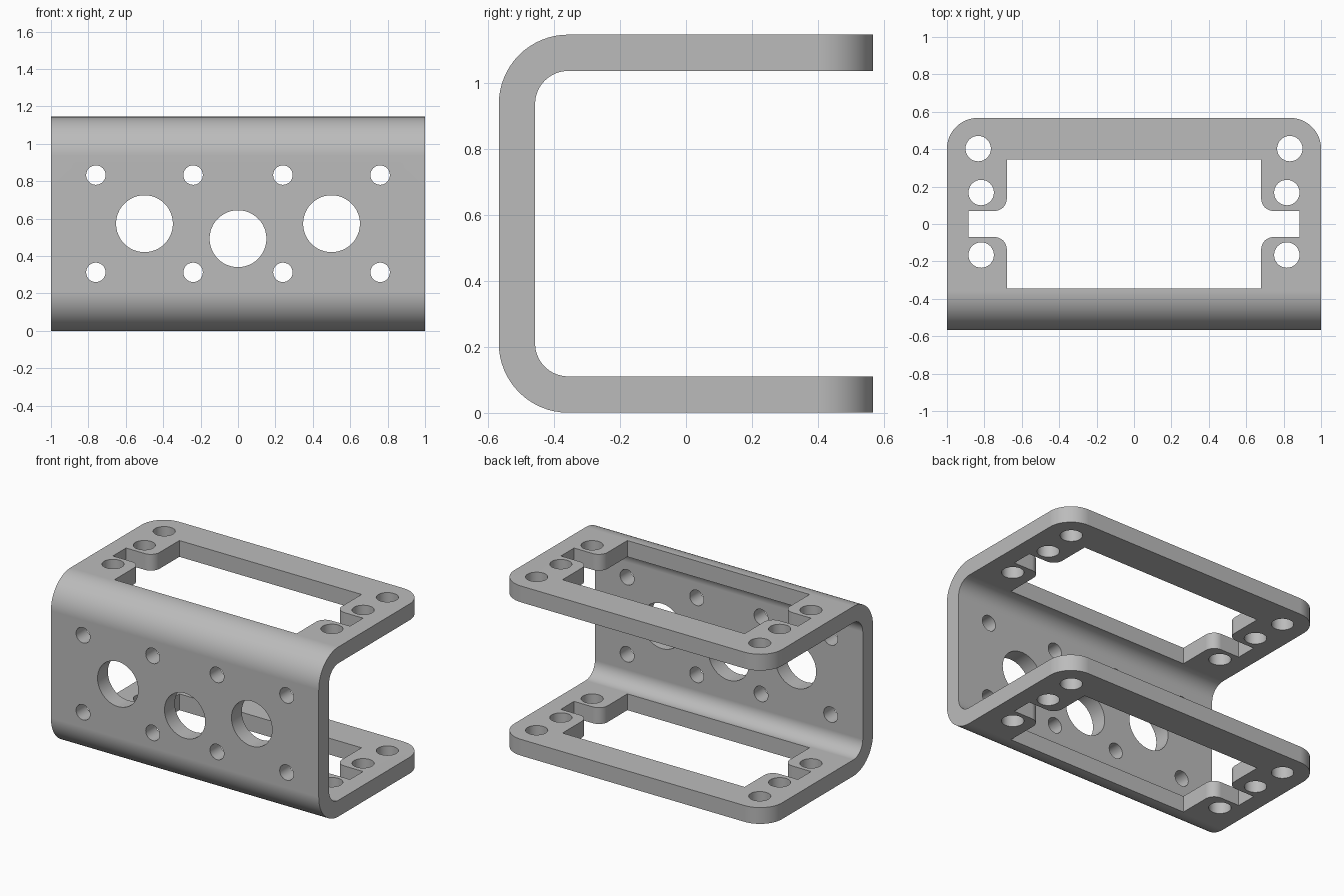
import bpy, bmesh
from math import cos, sin, pi, radians
from mathutils import Vector

cube = bpy.data.objects.get("Cube")
if cube:
    bpy.data.objects.remove(cube, do_unlink=True)

HALF_DEPTH, HEIGHT, WALL = 0.567, 1.145, 0.11
BEND, CORNER = 0.21, 0.165


def arc(cx, cy, r, start, end, steps):
    """Points on an arc, angles in degrees."""
    angles = [radians(start + (end - start) * i / steps) for i in range(steps + 1)]
    return [(cx + r * cos(a), cy + r * sin(a)) for a in angles]


def prism(bm, points, push):
    """Extrude a closed outline of 3D points along a vector."""
    face = bm.faces.new([bm.verts.new(p) for p in points])
    new = bmesh.ops.extrude_face_region(bm, geom=[face])["geom"]
    bmesh.ops.translate(bm, vec=Vector(push),
                        verts=[v for v in new if isinstance(v, bmesh.types.BMVert)])


def make_object(name, bm):
    bmesh.ops.recalc_face_normals(bm, faces=bm.faces)
    mesh = bpy.data.meshes.new(name)
    bm.to_mesh(mesh)
    bm.free()
    obj = bpy.data.objects.new(name, mesh)
    bpy.context.collection.objects.link(obj)
    return obj


# Bent channel: C-shaped side profile pushed across the width
front = BEND - HALF_DEPTH
inner = BEND - WALL
outline = [(HALF_DEPTH, HEIGHT)]
outline += arc(front, HEIGHT - BEND, BEND, 90, 180, 16)
outline += arc(front, BEND, BEND, 180, 270, 16)
outline += [(HALF_DEPTH, 0), (HALF_DEPTH, WALL)]
outline += arc(front, BEND, inner, 270, 180, 16)
outline += arc(front, HEIGHT - BEND, inner, 180, 90, 16)
outline += [(HALF_DEPTH, HEIGHT - WALL)]
bm = bmesh.new()
prism(bm, [(-1, y, z) for y, z in outline], (2, 0, 0))

# Rounded free corners of both flanges
corners = [e for e in bm.edges
           if all(v.co.y > HALF_DEPTH - 0.001 for v in e.verts)
           and abs(e.verts[0].co.x - e.verts[1].co.x) < 0.001]
bmesh.ops.bevel(bm, geom=corners, offset=CORNER, offset_type='OFFSET',
                segments=12, profile=0.5, affect='EDGES')
bracket = make_object("servo_bracket", bm)

# Cutter: window with side slots, through both flanges
cut = bmesh.new()
right = [(0.68, 0.346)]
right += arc(0.745, 0.135, 0.065, 180, 270, 8)
right += [(0.885, 0.07), (0.885, -0.07)]
right += arc(0.745, -0.135, 0.065, 90, 180, 8)
right += [(0.68, -0.346)]
window = right + [(-x, y) for x, y in reversed(right)]
prism(cut, [(x, y, -0.2) for x, y in window], (0, 0, HEIGHT + 0.4))

# Cutter: mounting holes in the flanges
for side in (-1, 1):
    for x, y in ((0.833, 0.403), (0.817, 0.168), (0.817, -0.166)):
        ring = arc(side * x, y, 0.068, 0, 360, 32)[:-1]
        prism(cut, [(px, py, -0.2) for px, py in ring], (0, 0, HEIGHT + 0.4))

# Cutter: large and small holes in the front web
holes = [(-0.5, 0.573, 0.152), (0, 0.493, 0.152), (0.5, 0.573, 0.152)]
holes += [(x, z, 0.052) for x in (-0.76, -0.24, 0.24, 0.76) for z in (0.313, 0.833)]
for x, z, r in holes:
    ring = arc(x, z, r, 0, 360, 48 if r > 0.1 else 32)[:-1]
    prism(cut, [(px, -0.7, pz) for px, pz in ring], (0, 0.3, 0))
cutter = make_object("hole_cutter", cut)
cutter.hide_render = True

# Cut the openings and shade smoothly between sharp edges
mod = bracket.modifiers.new("openings", 'BOOLEAN')
mod.operation, mod.solver, mod.object = 'DIFFERENCE', 'EXACT', cutter
bpy.ops.object.select_all(action='DESELECT')
bracket.select_set(True)
bpy.context.view_layer.objects.active = bracket
bpy.ops.object.modifier_apply(modifier=mod.name)
bpy.data.objects.remove(cutter, do_unlink=True)
bpy.ops.object.shade_smooth_by_angle(angle=radians(30))
weighted = bracket.modifiers.new("weighted_normals", 'WEIGHTED_NORMAL')
weighted.keep_sharp = True

# Bare metal grey
grey = bpy.data.materials.new("metal_grey")
grey.use_nodes = True
colour = (0.5, 0.5, 0.5, 1)
grey.diffuse_color = colour
grey.node_tree.nodes["Principled BSDF"].inputs["Base Color"].default_value = colour
bracket.data.materials.clear()
bracket.data.materials.append(grey)
